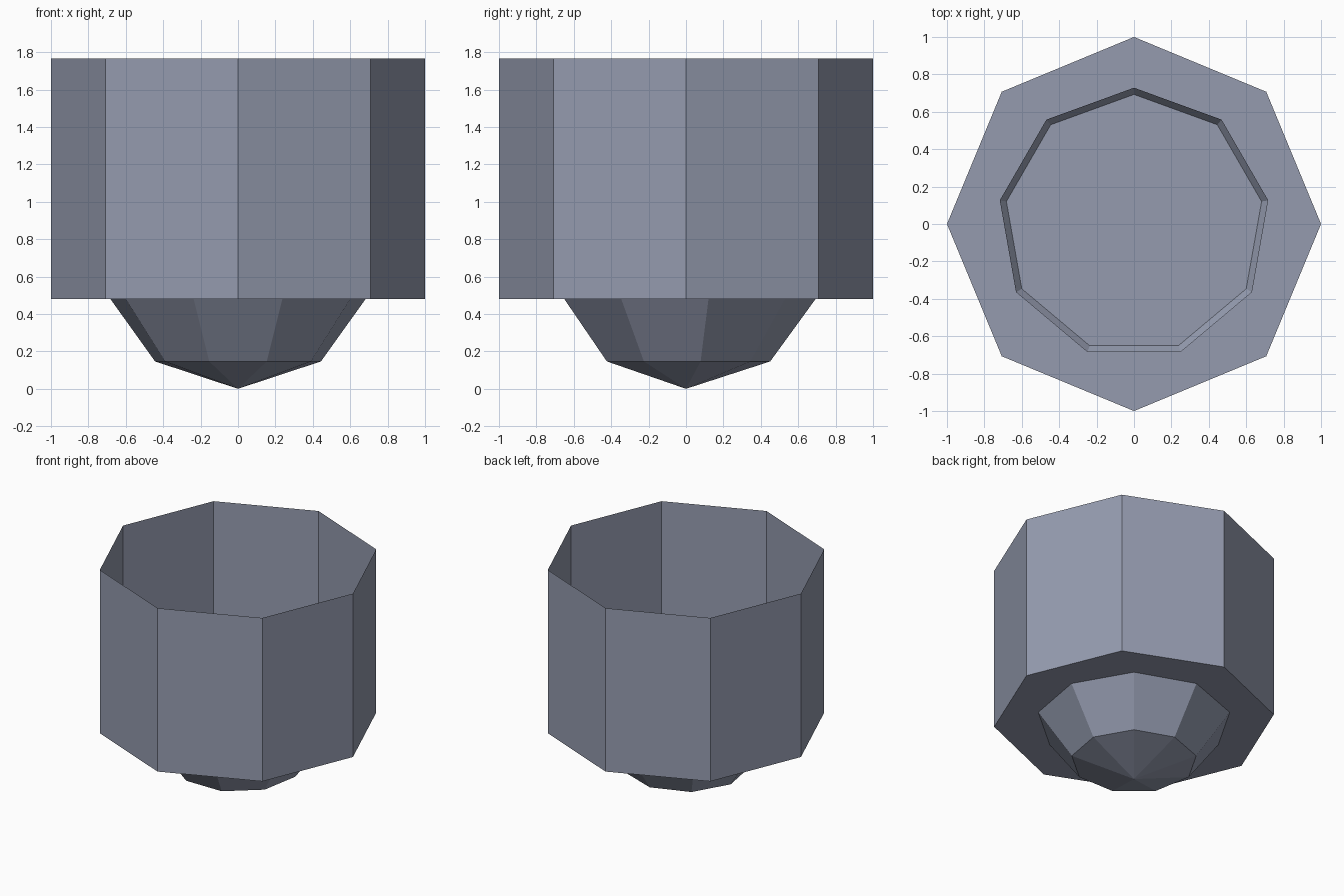
import bpy
import bmesh
from math import sin, cos, pi, radians

cube = bpy.data.objects.get("Cube")
if cube:
    bpy.data.objects.remove(cube, do_unlink=True)

# Single slate colour
slate = bpy.data.materials.new("slate_grey")
slate.use_nodes = True
colour = (0.30, 0.33, 0.43, 1)
slate.diffuse_color = colour
slate.node_tree.nodes["Principled BSDF"].inputs["Base Color"].default_value = colour


def open_shell(name, sides, profile, cap_bottom=False):
    """Turn a (radius, height) profile, listed bottom to top, into a faceted shell."""
    bm = bmesh.new()
    rings = []
    for radius, z in profile:
        if radius == 0:
            rings.append([bm.verts.new((0, 0, z))] * sides)
            continue
        angles = [pi / 2 + 2 * pi * i / sides for i in range(sides)]
        rings.append([bm.verts.new((radius * cos(a), radius * sin(a), z)) for a in angles])
    for low, high in zip(rings, rings[1:]):
        for i in range(sides):
            j = (i + 1) % sides
            corners = dict.fromkeys((low[i], low[j], high[j], high[i]))
            bm.faces.new(list(corners))
    if cap_bottom:
        bm.faces.new(rings[0][::-1])
    mesh = bpy.data.meshes.new(name)
    bm.to_mesh(mesh)
    bm.free()
    mesh.materials.append(slate)
    obj = bpy.data.objects.new(name, mesh)
    bpy.context.collection.objects.link(obj)
    return obj


# Octagonal cup, open at the top
open_shell("cup", 8, [(1, 0.48), (1, 1.765)], cap_bottom=True)

# Nine-sided round bowl that pokes a little through the cup floor
R = 0.766
bowl = [(R * sin(radians(a)), R * (1 - cos(radians(a)))) for a in (0, 36, 72)]
open_shell("bowl", 9, bowl)
